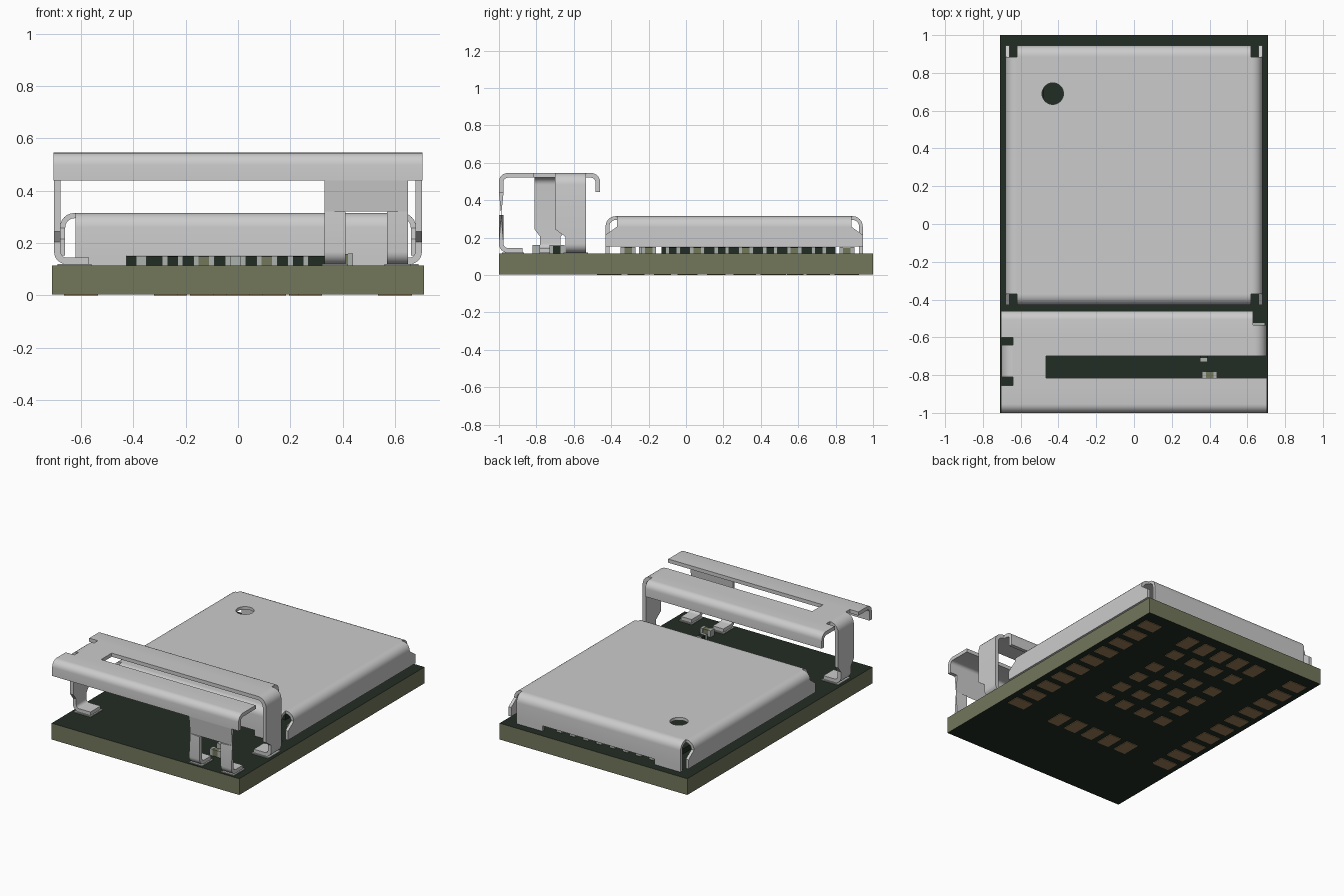
import bpy, bmesh, math, random
from mathutils import Vector

if "Cube" in bpy.data.objects:
    bpy.data.objects.remove(bpy.data.objects["Cube"])

random.seed(4)


def mat(name, rgb):
    m = bpy.data.materials.new(name)
    m.diffuse_color = (*rgb, 1)
    m.use_nodes = True
    m.node_tree.nodes["Principled BSDF"].inputs["Base Color"].default_value = m.diffuse_color
    return m


METAL = mat("sheet_metal", (0.60, 0.60, 0.60))
OLIVE = mat("board_core", (0.17, 0.185, 0.105))
MASK = mat("dark_solder_mask", (0.016, 0.026, 0.017))
COPPER = mat("pad_copper", (0.33, 0.21, 0.09))
TIN = mat("tinned_end", (0.42, 0.45, 0.42))
BOARD_Z, TOP = 0.004, 0.115


def finish(bm, name, *mats):
    me = bpy.data.meshes.new(name)
    bm.to_mesh(me)
    bm.free()
    for m in mats:
        me.materials.append(m)
    ob = bpy.data.objects.new(name, me)
    bpy.context.collection.objects.link(ob)
    return ob


def add_box(bm, x0, x1, y0, y1, z0, z1, mi=0):
    vs = bmesh.ops.create_cube(bm, size=1)["verts"]
    for v in vs:
        v.co = Vector(((x0 + x1) / 2 + v.co.x * (x1 - x0),
                       (y0 + y1) / 2 + v.co.y * (y1 - y0),
                       (z0 + z1) / 2 + v.co.z * (z1 - z0)))
    for f in {f for v in vs for f in v.link_faces}:
        f.material_index = mi


def boxes(name, m, items):
    bm = bmesh.new()
    for it in items:
        add_box(bm, *it)
    return finish(bm, name, m)


def fillet(pts, n=6):
    """Round the corners of a path of (position, z, low, high, radius)."""
    out = []
    for i, p in enumerate(pts):
        if not p[4]:
            out.append(p[:4])
            continue
        c = Vector(p[:2])
        a = (Vector(pts[i - 1][:2]) - c).normalized()
        b = (Vector(pts[i + 1][:2]) - c).normalized()
        half = a.angle(b) / 2
        centre = c + (a + b).normalized() * p[4] / math.sin(half)
        s = c + a * p[4] / math.tan(half) - centre
        e = c + b * p[4] / math.tan(half) - centre
        tot = math.pi - 2 * half
        for k in range(n + 1):
            t = k / n
            q = centre + (s * math.sin((1 - t) * tot) + e * math.sin(t * tot)) / math.sin(tot)
            out.append((q.x, q.y, p[2], p[3]))
    return out


def add_strip(bm, axis, pts):
    """Bent sheet strip: path runs along axis and z, width along the other axis."""
    rows = []
    for a, z, lo, hi in fillet(pts):
        rows.append([bm.verts.new((a, w, z) if axis == "x" else (w, a, z)) for w in (lo, hi)])
    for r, s in zip(rows, rows[1:]):
        bm.faces.new((r[0], r[1], s[1], s[0]))


def sheet(name, strips, thick, hole=None):
    bm = bmesh.new()
    for axis, pts in strips:
        add_strip(bm, axis, pts)
    bmesh.ops.remove_doubles(bm, verts=bm.verts, dist=0.0005)
    bmesh.ops.recalc_face_normals(bm, faces=bm.faces)
    ob = finish(bm, name, METAL)
    s = ob.modifiers.new("thickness", "SOLIDIFY")
    s.thickness, s.offset = thick, 0
    s.use_even_offset = True
    if hole:
        b = ob.modifiers.new("hole", "BOOLEAN")
        b.operation, b.object, b.solver = "DIFFERENCE", hole, "EXACT"
    bpy.ops.object.select_all(action="DESELECT")
    ob.select_set(True)
    bpy.context.view_layer.objects.active = ob
    bpy.ops.object.convert(target="MESH")
    bpy.ops.object.shade_smooth_by_angle(angle=math.radians(35))
    return ob


# circuit board: olive edges, dark mask above and below
bm = bmesh.new()
add_box(bm, -0.71, 0.71, -1, 1, BOARD_Z, TOP)
bm.normal_update()
for f in bm.faces:
    f.material_index = 1 if abs(f.normal.z) > 0.5 else 0
finish(bm, "circuit_board", OLIVE, MASK)

# contact pads under the board
pads = []


def pad(x, y, w, h):
    pads.append((x - w / 2, x + w / 2, y - h / 2, y + h / 2, 0, BOARD_Z + 0.002))


for i in range(10):
    for sx in (-1, 1):
        pad(sx * 0.6, -0.41 + i * 0.142, 0.13, 0.09)
for i in range(5):
    for y in (-0.41, 0.86):
        pad((i - 2) * 0.138, y, 0.09, 0.13)
for y in (0, 0.165, 0.33, 0.49, 0.69):
    for x in (-0.24, -0.08, 0.08, 0.24):
        pad(x, y, 0.09, 0.09)
boxes("bottom_pads", COPPER, pads)

# shield can: flat top with four bent walls
bpy.ops.mesh.primitive_cylinder_add(vertices=32, radius=0.057, depth=0.1, location=(-0.43, 0.69, 0.31))
cutter = bpy.context.object
cutter.name = "vent_hole_cutter"
cutter.hide_render = True
ZC = 0.305
walls = [("x", [(-0.62, ZC, -0.37, 0.885, 0), (0.62, ZC, -0.37, 0.885, 0)])]
for s in (-1, 1):
    walls.append(("x", [(s * 0.62, ZC, -0.37, 0.885, 0), (s * 0.67, ZC, -0.37, 0.885, 0.045),
                        (s * 0.67, 0.258, -0.37, 0.885, 0), (s * 0.67, 0.215, -0.43, 0.945, 0),
                        (s * 0.67, 0.153, -0.43, 0.945, 0)]))
for y0, y1 in ((-0.37, -0.42), (0.885, 0.935)):
    walls.append(("y", [(y0, ZC, -0.62, 0.62, 0), (y1, ZC, -0.62, 0.62, 0.045),
                        (y1, 0.153, -0.62, 0.62, 0)]))
sheet("shield_can", walls, 0.02, cutter)
bpy.data.objects.remove(cutter)

# short tabs that carry the can on the board
boxes("shield_tabs", METAL, [(min(s * 0.425, s * 0.62), max(s * 0.425, s * 0.62), y - 0.01, y + 0.01, TOP, 0.153)
                             for s in (-1, 1) for y in (-0.42, 0.935)])

# raised antenna bracket
ZA, FOOT = 0.533, 0.132
R = 0.035
bracket = [
    # front beam with down-turned lip
    ("y", [(-0.855, ZA, -0.705, 0.705, 0), (-0.988, ZA, -0.705, 0.705, R), (-0.988, 0.44, -0.705, 0.705, 0)]),
    # flat web around the slot
    ("y", [(-0.855, ZA, -0.465, 0.705, 0), (-0.815, ZA, -0.465, 0.705, 0)]),
    ("y", [(-0.855, ZA, -0.64, -0.465, 0), (-0.70, ZA, -0.64, -0.465, 0)]),
    ("y", [(-0.70, ZA, -0.64, 0.63, 0), (-0.60, ZA, -0.64, 0.63, 0)]),
    # rear beam with down-turned lip
    ("y", [(-0.60, ZA, -0.705, 0.63, 0), (-0.472, ZA, -0.705, 0.63, R), (-0.472, 0.445, -0.705, 0.63, 0)]),
    # front panel above the two front legs
    ("y", [(-0.988, 0.44, 0.33, 0.65, 0), (-0.988, 0.32, 0.33, 0.65, 0)]),
]
for x0, x1 in ((0.33, 0.41), (0.57, 0.65)):
    bracket.append(("y", [(-0.988, 0.32, x0, x1, 0), (-0.988, FOOT, x0, x1, R), (-0.875, FOOT, x0, x1, 0)]))
for s, lo, hi, lo2, hi2 in ((1, -0.70, -0.535, -0.645, -0.535), (-1, -0.81, -0.64, -0.78, -0.67)):
    bracket.append(("x", [(s * 0.63, ZA, lo, hi, 0), (s * 0.69, ZA, lo, hi, 0.05),
                          (s * 0.69, 0.245, lo, hi, 0), (s * 0.69, 0.205, lo2, hi2, 0),
                          (s * 0.69, FOOT, lo2, hi2, R), (s * 0.57, FOOT, lo2, hi2, 0)]))
sheet("antenna_bracket", bracket, 0.025)

# solder lands under the bracket feet
boxes("solder_lands", TIN, [(0.32, 0.42, -0.985, -0.865, TOP, 0.121), (0.56, 0.66, -0.985, -0.865, TOP, 0.121),
                            (0.56, 0.69, -0.655, -0.525, TOP, 0.121), (-0.69, -0.56, -0.79, -0.66, TOP, 0.121)])


# small two-ended components, merged into one object
bm = bmesh.new()


def part(x, y, along_x, mi, h=0.045, ln=0.04, w=0.02):
    e = ln * 0.5
    for a, b, m, g in ((-ln, -e, 0, 0), (-e, e, mi, 0.002), (e, ln, 0, 0)):
        if along_x:
            add_box(bm, x + a, x + b, y - w + g, y + w - g, TOP, TOP + h - g, m)
        else:
            add_box(bm, x - w + g, x + w - g, y + a, y + b, TOP, TOP + h - g, m)


part(0.40, -0.80, True, 1)
part(0.37, -0.69, False, 2)
for i in range(7):
    part(-0.37 + i * 0.12, -0.31, i % 3 > 0, 1 + i % 2, 0.035)
    part(-0.37 + i * 0.12, -0.21, i % 2 > 0, random.choice((1, 2)), 0.035)
for i in range(8):
    part(0.56, -0.2 + i * 0.13, False, random.choice((1, 2)), 0.035)
    part(-0.37 + i * 0.1, 0.86, False, random.choice((1, 2)), 0.035)
finish(bm, "small_components", TIN, OLIVE, MASK)

# main chip under the can
boxes("main_chip", MASK, [(-0.48, 0.45, -0.13, 0.80, TOP, 0.15)])
